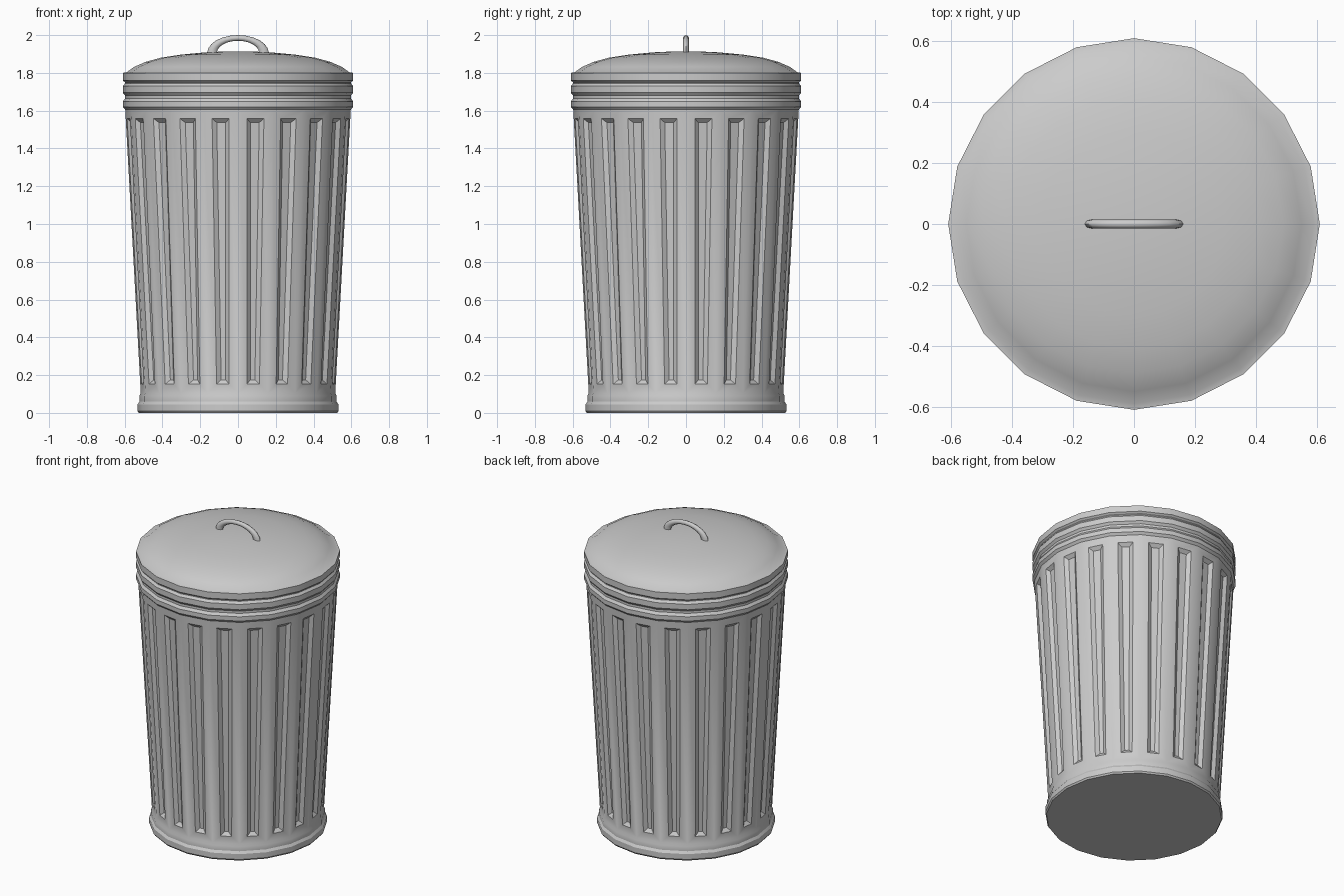
import bpy, bmesh
from math import sin, cos, pi

if "Cube" in bpy.data.objects:
    bpy.data.objects.remove(bpy.data.objects["Cube"])

SIDES = 20


def finish(bm, name, angle):
    bmesh.ops.recalc_face_normals(bm, faces=bm.faces)
    mesh = bpy.data.meshes.new(name)
    bm.to_mesh(mesh)
    bm.free()
    obj = bpy.data.objects.new(name, mesh)
    bpy.context.collection.objects.link(obj)
    bpy.ops.object.select_all(action='DESELECT')
    obj.select_set(True)
    bpy.context.view_layer.objects.active = obj
    bpy.ops.object.shade_smooth_by_angle(angle=angle)
    return obj


def bridge(bm, a, b):
    n = len(a)
    return [bm.faces.new((a[i], a[(i + 1) % n], b[(i + 1) % n], b[i])) for i in range(n)]


def lathe(bm, profile):
    """Revolve (radius, z) points; returns the rings and the face bands."""
    rings = [[bm.verts.new((r * cos(2 * pi * i / SIDES), r * sin(2 * pi * i / SIDES), z))
              for i in range(SIDES)] for r, z in profile]
    return rings, [bridge(bm, a, b) for a, b in zip(rings, rings[1:])]


# Can body: foot band, tapered wall, two rolled rings
bm = bmesh.new()
rings, bands = lathe(bm, [
    (0.525, 0.0), (0.532, 0.01), (0.532, 0.045), (0.522, 0.06), (0.522, 0.09), (0.515, 0.105),
    (0.597, 1.605), (0.61, 1.62), (0.61, 1.648), (0.598, 1.665), (0.598, 1.68),
    (0.61, 1.695), (0.61, 1.73), (0.598, 1.745), (0.598, 1.78)])
bm.faces.new(rings[0])
bm.faces.new(rings[-1])
bmesh.ops.recalc_face_normals(bm, faces=bm.faces)
# Recessed flute in every wall panel
wall = bands[5]
bmesh.ops.inset_individual(bm, faces=wall, thickness=0.047, use_even_offset=True)
bmesh.ops.inset_individual(bm, faces=wall, thickness=0.022, depth=-0.018, use_even_offset=True)
finish(bm, "can_body", pi / 6)

# Lid: skirt, flat lip and shallow dome
bm = bmesh.new()
rings, _ = lathe(bm, [
    (0.598, 1.75), (0.61, 1.76), (0.61, 1.80), (0.59, 1.803), (0.55, 1.832), (0.49, 1.858),
    (0.41, 1.88), (0.30, 1.897), (0.17, 1.909), (0.06, 1.914)])
bm.faces.new(rings[-1])
finish(bm, "lid", pi / 6)

# Handle: arched grip, thicker where it meets the lid
bm = bmesh.new()
sections = []
STEPS, SEG = 12, 8
for k in range(STEPS + 1):
    t = pi * k / STEPS
    ox, oz = 0.163 * cos(t), 0.095 * sin(t)
    ix, iz = 0.112 * cos(t), 0.065 * sin(t)
    ring = []
    for j in range(SEG):
        a = 2 * pi * j / SEG
        f = 0.5 + 0.5 * cos(a)
        ring.append(bm.verts.new((ix + (ox - ix) * f, 0.015 * sin(a), 1.905 + iz + (oz - iz) * f)))
    sections.append(ring)
for a, b in zip(sections, sections[1:]):
    bridge(bm, a, b)
bm.faces.new(sections[0])
bm.faces.new(sections[-1])
finish(bm, "lid_handle", pi / 3)
